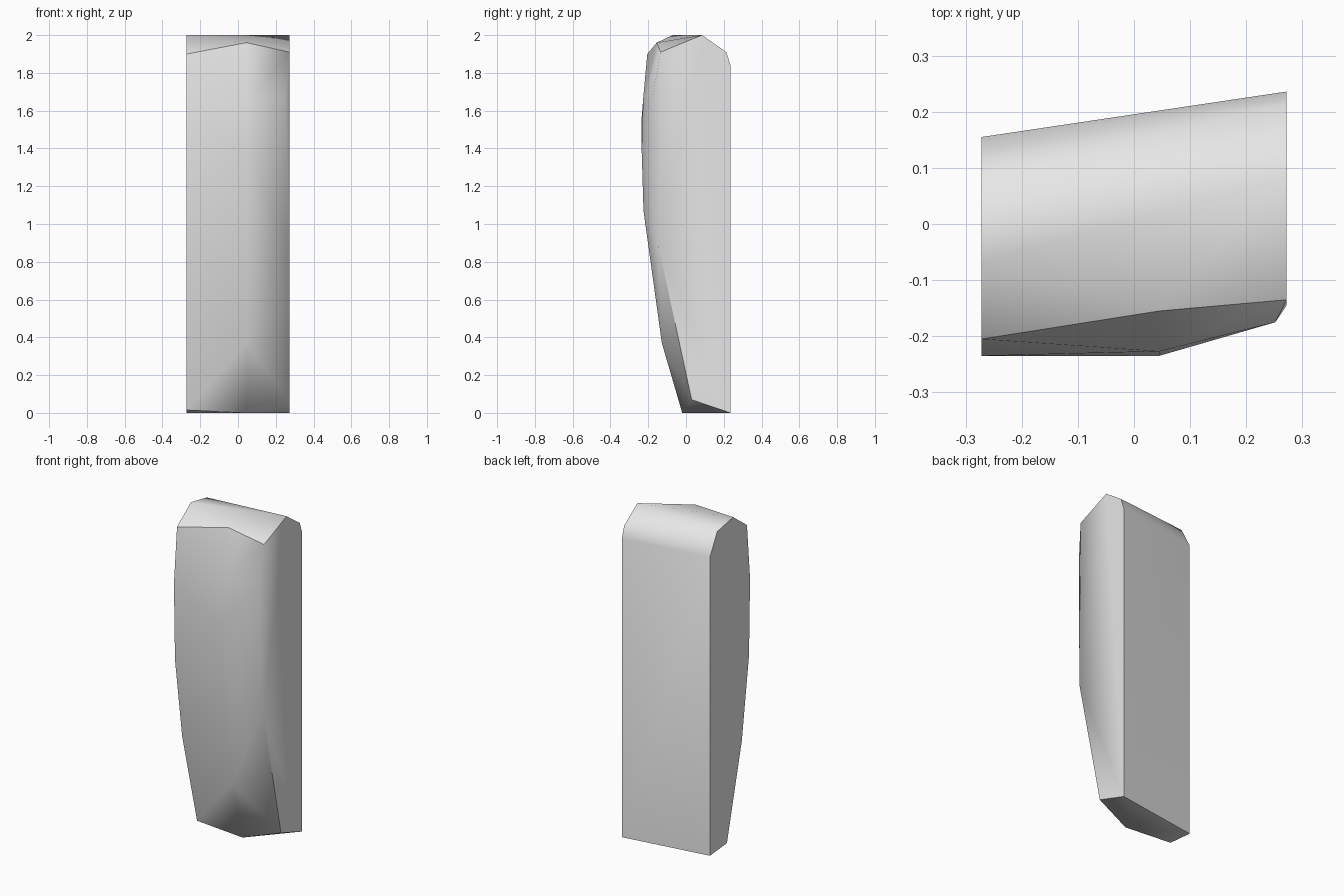
import bpy
import bmesh
from math import radians

default_cube = bpy.data.objects.get("Cube")
if default_cube:
    bpy.data.objects.remove(default_cube, do_unlink=True)

# One plain stone colour
stone = bpy.data.materials.new("light_grey_stone")
stone.use_nodes = True
stone_colour = (0.8, 0.8, 0.8, 1)
stone.diffuse_color = stone_colour
stone.node_tree.nodes["Principled BSDF"].inputs["Base Color"].default_value = stone_colour

half_width = 0.272
ridge_x = 0.045
tucked_x = 0.252

# Right end outline as (y, z): front curve, top, back
right_front = [(-.01, .015), (-.155, .59), (-.225, 1.09), (-.235, 1.56), (-.205, 1.9)]
right_rear = [(-.07, 2), (.085, 1.97), (.155, 1.84), (.155, 0)]

# Ridge running down the front
ridge = [(-.02, 0), (-.128, .37), (-.225, 1.07), (-.235, 1.4), (-.227, 1.66), (-.155, 1.96)]

# Left end outline, with its bulging corner tucked inwards
left_front = [(.03, .07), (-.145, .88), (-.135, 1.91)]
left_rear = [(.085, 2), (.213, 1.91), (.236, 1.84), (.236, 0)]
left_bulge = [(-.175, 1.68)]


def add_section(bm, x, outline):
    """Place one outline of points across the slab."""
    return [bm.verts.new((x, y, z)) for y, z in outline]


def make_slab(name):
    """Skin the sections into one chipped block."""
    bm = bmesh.new()
    add_section(bm, -half_width, right_front + right_rear)
    add_section(bm, ridge_x, ridge)
    add_section(bm, tucked_x, left_bulge)
    add_section(bm, half_width, left_front + left_rear)
    hull = bmesh.ops.convex_hull(bm, input=bm.verts[:])
    unused = {g for g in hull["geom_interior"] if isinstance(g, bmesh.types.BMVert)}
    bmesh.ops.delete(bm, geom=list(unused), context="VERTS")

    # Merge the triangles of the flat ends and base
    bmesh.ops.dissolve_limit(bm, angle_limit=radians(0.5), verts=bm.verts[:], edges=bm.edges[:])
    bmesh.ops.recalc_face_normals(bm, faces=bm.faces[:])

    # Soft faces, with sharp corners and a sharp upper front rim
    for face in bm.faces:
        face.smooth = True
    for edge in bm.edges:
        on_rim = all(v.co.z > 1.88 and v.co.y < -0.1 for v in edge.verts)
        edge.smooth = not (on_rim or edge.calc_face_angle(0) > radians(56))

    mesh = bpy.data.meshes.new(name)
    bm.to_mesh(mesh)
    bm.free()
    mesh.materials.append(stone)
    slab = bpy.data.objects.new(name, mesh)
    bpy.context.collection.objects.link(slab)
    return slab


make_slab("stone_slab")
